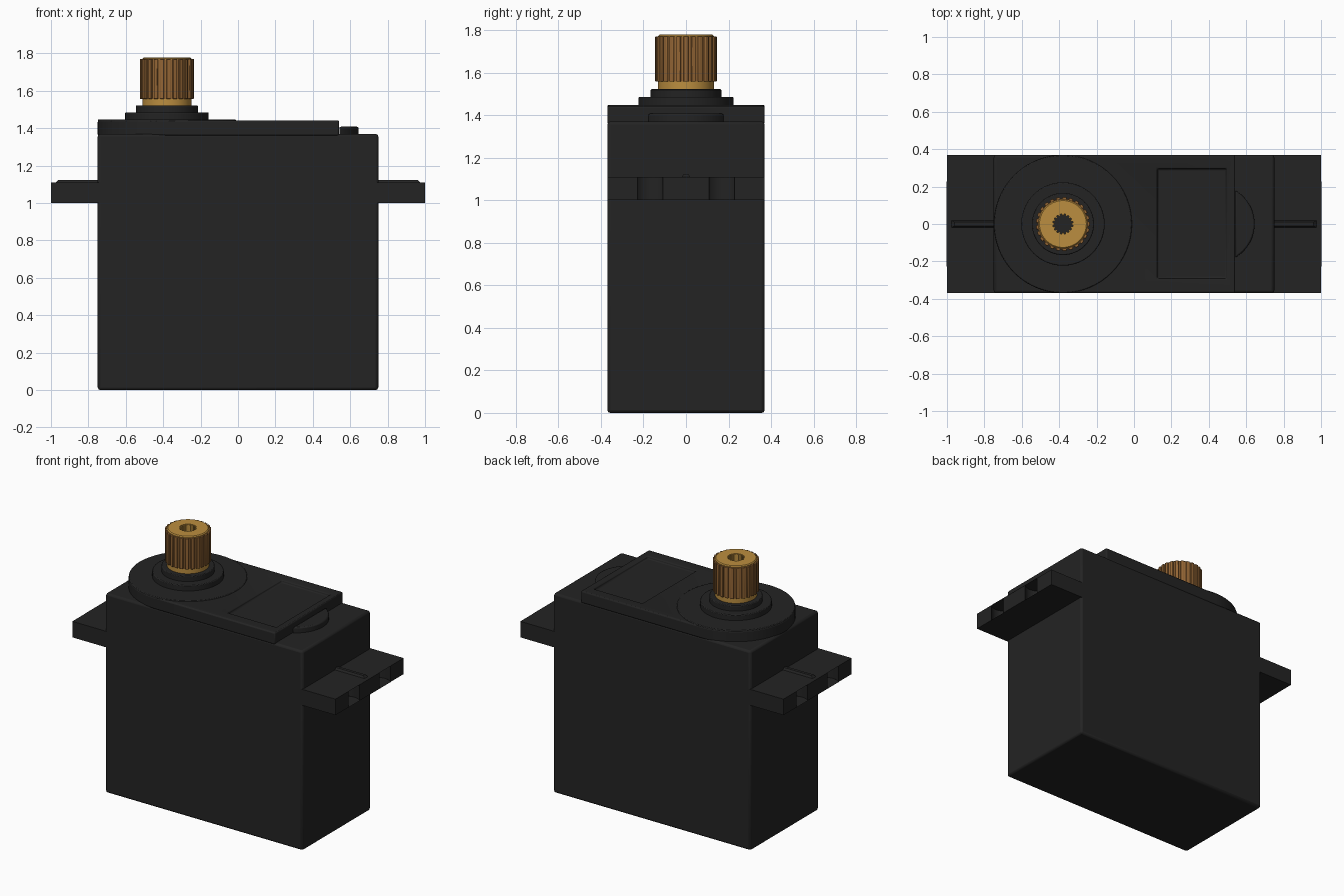
import bpy, bmesh
from math import sin, cos, pi, radians

old = bpy.data.objects.get("Cube")
if old:
    bpy.data.objects.remove(old, do_unlink=True)


def material(name, rgb):
    m = bpy.data.materials.new(name)
    m.use_nodes = True
    m.diffuse_color = (*rgb, 1)
    bsdf = m.node_tree.nodes["Principled BSDF"]
    bsdf.inputs["Base Color"].default_value = (*rgb, 1)
    bsdf.inputs["Roughness"].default_value = 0.6
    return m


BLACK = material("black plastic", (0.017, 0.017, 0.017))
GOLD = material("gold metal", (0.5, 0.27, 0.05))
BROWN = material("bronze teeth", (0.29, 0.13, 0.035))
SHAFT_X = -0.38
HALF_Y = 0.37


def finish(name, bm, mat, bevel=0.0):
    bmesh.ops.recalc_face_normals(bm, faces=bm.faces)
    me = bpy.data.meshes.new(name)
    bm.to_mesh(me)
    bm.free()
    me.materials.append(mat)
    ob = bpy.data.objects.new(name, me)
    bpy.context.collection.objects.link(ob)
    bpy.ops.object.select_all(action='DESELECT')
    ob.select_set(True)
    bpy.context.view_layer.objects.active = ob
    bpy.ops.object.shade_smooth_by_angle(angle=radians(32))
    if bevel:
        add_bevel(ob, bevel)
    return ob


def add_bevel(ob, width):
    b = ob.modifiers.new("soft edge", 'BEVEL')
    b.width, b.segments, b.limit_method = width, 2, 'ANGLE'
    b.angle_limit = radians(40)


def add_prism(bm, outline, z0, z1):
    f = bm.faces.new([bm.verts.new((x, y, z0)) for x, y in outline])
    top = bmesh.ops.extrude_face_region(bm, geom=[f])["geom"]
    for v in top:
        if isinstance(v, bmesh.types.BMVert):
            v.co.z = z1


def prism(name, outline, z0, z1, mat=BLACK, bevel=0.0):
    bm = bmesh.new()
    add_prism(bm, outline, z0, z1)
    return finish(name, bm, mat, bevel)


def rect(x0, x1, y0, y1):
    return [(x0, y0), (x1, y0), (x1, y1), (x0, y1)]


def arc(cx, cy, r, a0, a1, n):
    return [(cx + r * cos(radians(a0 + (a1 - a0) * i / n)),
             cy + r * sin(radians(a0 + (a1 - a0) * i / n))) for i in range(n + 1)]


def lathe(name, profile, mat, n=64):
    """Closed ring around the shaft axis from (radius, z) points."""
    bm = bmesh.new()
    rings = [[bm.verts.new((SHAFT_X + r * cos(2 * pi * i / n), r * sin(2 * pi * i / n), z))
              for r, z in profile] for i in range(n)]
    k = len(profile)
    for i in range(n):
        a, b = rings[i], rings[(i + 1) % n]
        for j in range(k):
            bm.faces.new((a[j], b[j], b[(j + 1) % k], a[(j + 1) % k]))
    return finish(name, bm, mat)


def teeth(name, count, r_root, r_tip, fill, z0, z1, mat, bevel=0.0):
    """Radial splines, pointing outward or inward."""
    bm = bmesh.new()
    for i in range(count):
        a = 2 * pi * i / count
        w = pi / count * fill
        pts = [(r_root, -w), (r_tip, -w * 0.8), (r_tip, w * 0.8), (r_root, w)]
        add_prism(bm, [(SHAFT_X + r * cos(a + d), r * sin(a + d)) for r, d in pts], z0, z1)
    return finish(name, bm, mat, bevel)


# Housing
prism("housing", rect(-0.75, 0.75, -HALF_Y, HALF_Y), 0, 1.37, BLACK, 0.014)

# Top cover, round at the shaft end, with a sunken label panel
cover = prism("top_cover", [(0.54, -HALF_Y), (0.54, HALF_Y)]
              + arc(SHAFT_X, 0, HALF_Y, 90, 270, 40), 1.36, 1.442)
cutter = prism("panel_cutter", rect(0.125, 0.495, -0.29, 0.295), 1.424, 1.6)
cutter.hide_render = True
cut = cover.modifiers.new("panel", 'BOOLEAN')
cut.operation, cut.object, cut.solver = 'DIFFERENCE', cutter, 'EXACT'
bpy.context.view_layer.objects.active = cover
bpy.ops.object.modifier_apply(modifier=cut.name)
bpy.data.objects.remove(cutter, do_unlink=True)
add_bevel(cover, 0.008)

# Round steps around the shaft, and the bulge at the other end
for name, r, z0, z1 in (("gear_disc", HALF_Y - 0.001, 1.42, 1.447),
                        ("lower_collar", 0.223, 1.44, 1.485),
                        ("upper_collar", 0.166, 1.47, 1.522)):
    prism(name, arc(SHAFT_X, 0, r, 0, 354.375, 63), z0, z1, BLACK, 0.005)
prism("end_bulge", arc(0.438, 0, 0.207, -60, 60, 24), 1.36, 1.408, BLACK, 0.008)

# Mounting ears with open screw holes and a centre rib
hole = [arc(0.942, y, 0.083, -45, -315, 24) for y in (-0.168, 0.168)]
for side, s in (("left", 1), ("right", -1)):
    ear = [(0.72, -HALF_Y), (1, -HALF_Y)]
    for h in hole:
        ear += [(1, h[0][1])] + h + [(1, h[-1][1])]
    ear += [(1, HALF_Y), (0.72, HALF_Y)]
    prism(side + "_mounting_ear", [(s * x, y) for x, y in ear], 1.0, 1.11, BLACK, 0.01)
    bm = bmesh.new()
    lo = [(0.74, -0.024, 1.1), (0.74, 0.024, 1.1), (0.985, 0.024, 1.1), (0.985, -0.024, 1.1)]
    hi = [(0.74, -0.01, 1.124), (0.74, 0.01, 1.124), (0.96, 0.01, 1.124), (0.96, -0.01, 1.124)]
    a, b = [[bm.verts.new((s * x, y, z)) for x, y, z in ring] for ring in (lo, hi)]
    bm.faces.new(a)
    bm.faces.new(b)
    for i in range(4):
        j = (i + 1) % 4
        bm.faces.new((a[i], a[j], b[j], b[i]))
    finish(side + "_ear_rib", bm, BLACK)

# Output shaft: hollow core, sleeve, outer splines, inner thread ridges
lathe("shaft_core", [(0.054, 1.515), (0.054, 1.778), (0.125, 1.778),
                     (0.131, 1.772), (0.131, 1.515)], GOLD)
lathe("spline_sleeve", [(0.12, 1.557), (0.12, 1.768), (0.136, 1.768), (0.136, 1.557)], BROWN)
teeth("output_splines", 25, 0.13, 0.145, 0.72, 1.557, 1.77, BROWN, 0.003)
teeth("bore_ridges", 16, 0.056, 0.046, 0.6, 1.52, 1.775, GOLD)
